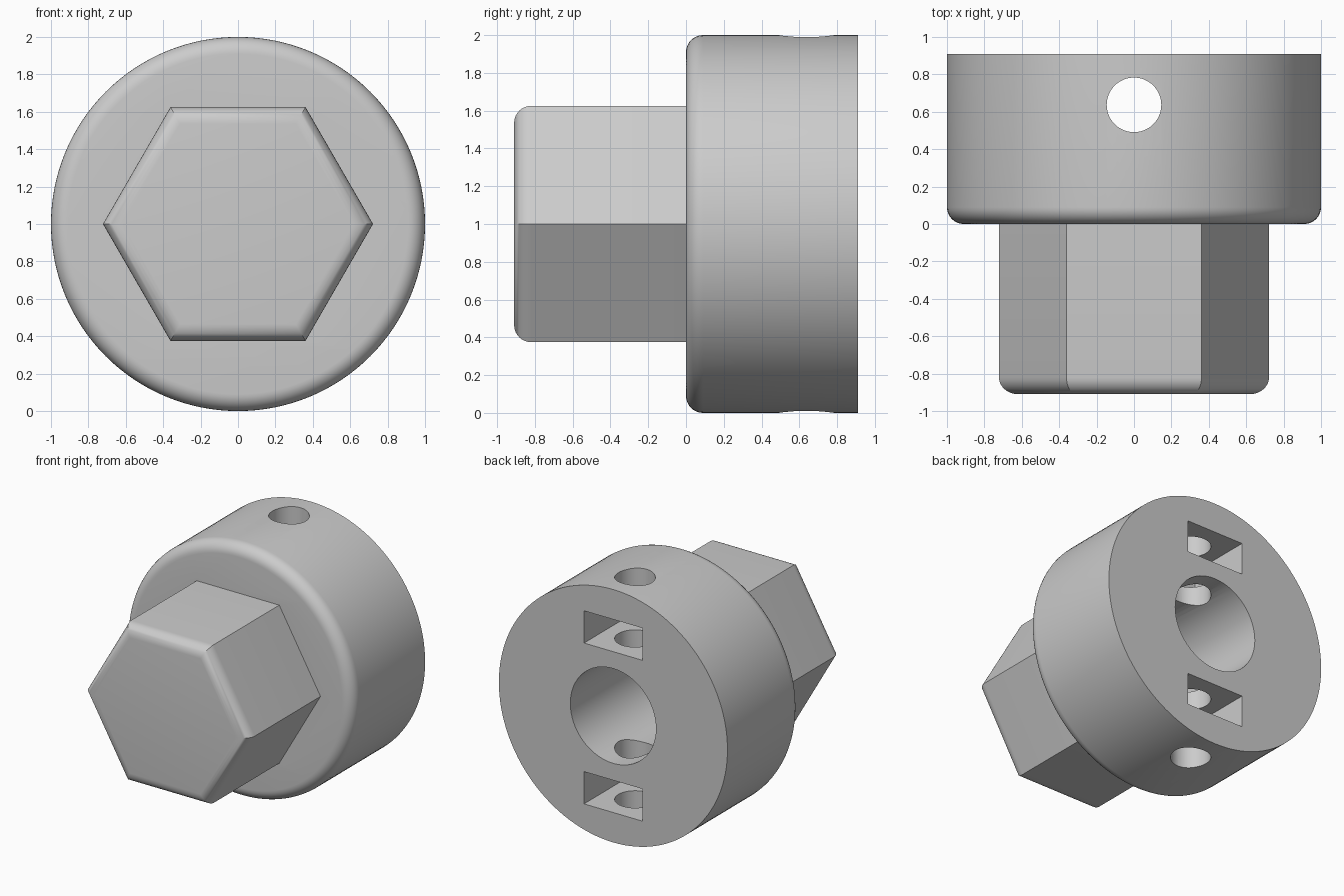
import bpy, bmesh, math
from mathutils import Matrix

default = bpy.data.objects.get("Cube")
if default:
    bpy.data.objects.remove(default, do_unlink=True)

grey = bpy.data.materials.new("plain grey")
grey.use_nodes = True
colour = (0.6, 0.6, 0.6, 1)
grey.diffuse_color = colour
grey.node_tree.nodes["Principled BSDF"].inputs["Base Color"].default_value = colour

CENTRE_Z = 1.0
FRONT, BACK = -0.91, 0.91
FILLET = 0.09
SCREW_Y = 0.637


def add_object(name, bm):
    bmesh.ops.recalc_face_normals(bm, faces=bm.faces)
    mesh = bpy.data.meshes.new(name)
    bm.to_mesh(mesh)
    bm.free()
    mesh.materials.append(grey)
    obj = bpy.data.objects.new(name, mesh)
    bpy.context.collection.objects.link(obj)
    return obj


def loft(name, profile, sides):
    """Solid along y from (radius, y) rings with the given number of sides."""
    bm = bmesh.new()
    rings = []
    for r, y in profile:
        angles = [2 * math.pi * i / sides for i in range(sides)]
        rings.append([bm.verts.new((r * math.cos(a), y, CENTRE_Z + r * math.sin(a)))
                      for a in angles])
    for a, b in zip(rings, rings[1:]):
        for i in range(sides):
            j = (i + 1) % sides
            bm.faces.new((a[i], a[j], b[j], b[i]))
    bm.faces.new(rings[0])
    bm.faces.new(rings[-1])
    return add_object(name, bm)


def rounded_front(radius, y_front, y_back, inset, steps=8):
    """Profile with a quarter-round on its front end."""
    profile = []
    for i in range(steps + 1):
        t = math.pi / 2 * i / steps
        profile.append((radius - inset * (1 - math.sin(t)),
                        y_front + FILLET * (1 - math.cos(t))))
    return profile + [(radius, y_back)]


def box(name, size, centre):
    bm = bmesh.new()
    bmesh.ops.create_cube(bm, size=1, matrix=Matrix.Translation(centre)
                          @ Matrix.Diagonal((*size, 1)))
    return add_object(name, bm)


def combine(target, tool, operation):
    mod = target.modifiers.new(tool.name, "BOOLEAN")
    mod.operation, mod.solver, mod.object = operation, "EXACT", tool
    bpy.context.view_layer.objects.active = target
    bpy.ops.object.modifier_apply(modifier=mod.name)
    bpy.data.objects.remove(tool, do_unlink=True)


# Round collar with hexagonal drive end
hub = loft("hex_hub", rounded_front(1, 0, BACK, FILLET), 128)
hex_inset = FILLET / math.cos(math.pi / 6)
hex_end = loft("hex_end", rounded_front(0.722, FRONT, 0.05, hex_inset), 6)
combine(hub, hex_end, "UNION")

# Shaft bore in the back
combine(hub, loft("shaft_bore", [(0.375, 0), (0.375, BACK + 0.1)], 64), "DIFFERENCE")

# Set screw hole from top to bottom
bm = bmesh.new()
bmesh.ops.create_cone(bm, cap_ends=True, segments=48, radius1=0.146, radius2=0.146,
                      depth=2.4, matrix=Matrix.Translation((0, SCREW_Y, CENTRE_Z)))
combine(hub, add_object("screw_hole", bm), "DIFFERENCE")

# Nut slots above and below the bore, open at the back
for side in (1, -1):
    slot = box("nut_slot", (0.51, 0.63, 0.255), (0, 0.695, CENTRE_Z + side * 0.636))
    combine(hub, slot, "DIFFERENCE")

bpy.ops.object.select_all(action="DESELECT")
hub.select_set(True)
bpy.context.view_layer.objects.active = hub
bpy.ops.object.shade_smooth_by_angle(angle=math.radians(30))
